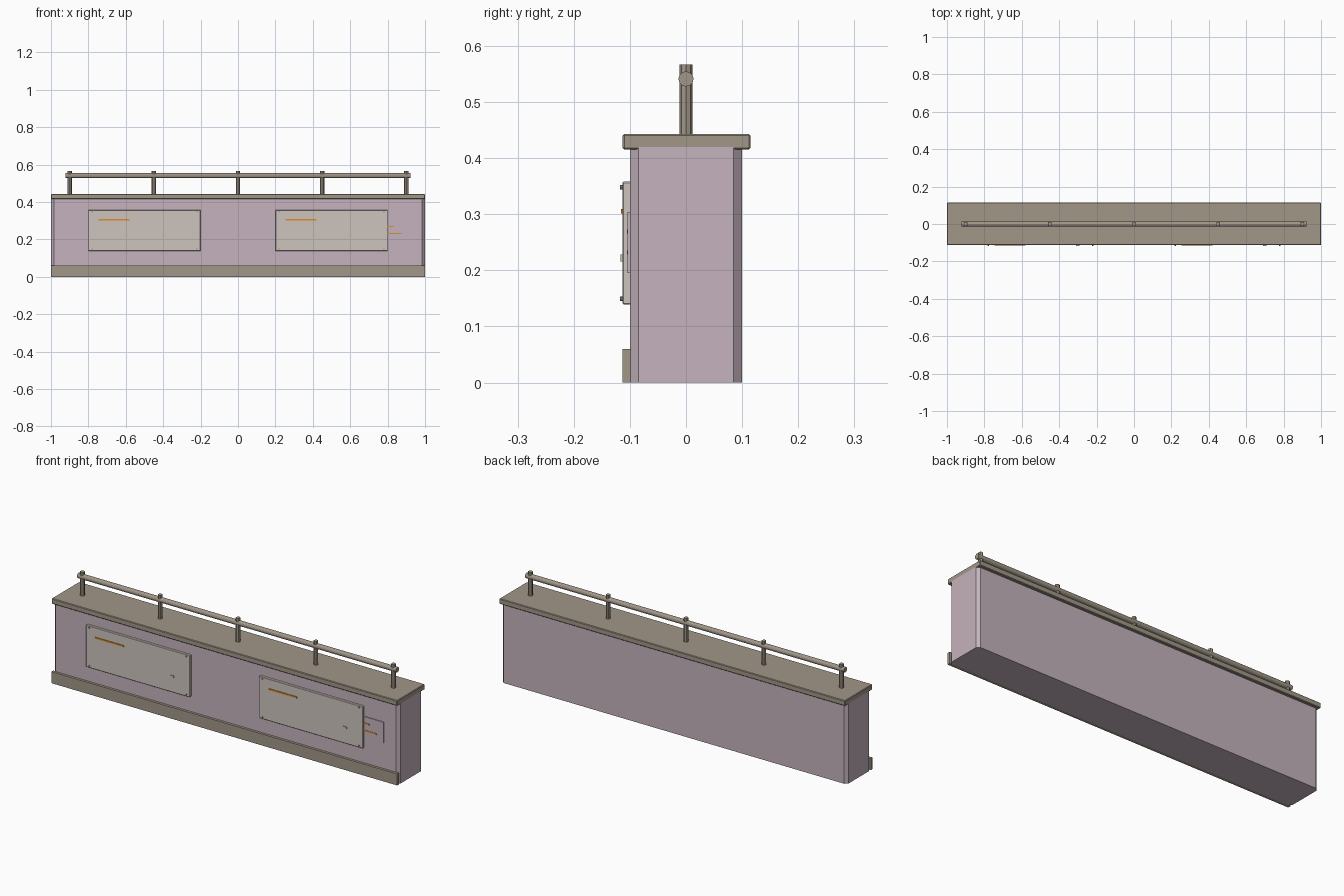
import bpy, bmesh, math
from mathutils import Matrix

if "Cube" in bpy.data.objects:
    bpy.data.objects.remove(bpy.data.objects["Cube"])


def material(name, rgb):
    m = bpy.data.materials.new(name)
    m.diffuse_color = (*rgb, 1)
    m.use_nodes = True
    m.node_tree.nodes["Principled BSDF"].inputs["Base Color"].default_value = m.diffuse_color
    return m


PINK = material("dusty_pink", (0.56, 0.45, 0.51))
TRIM = material("taupe_trim", (0.36, 0.31, 0.25))
PANEL = material("pale_grey", (0.61, 0.56, 0.51))
ORANGE = material("orange", (0.75, 0.26, 0.02))


def finish(bm, name, mat):
    me = bpy.data.meshes.new(name)
    bm.to_mesh(me)
    bm.free()
    me.materials.append(mat)
    ob = bpy.data.objects.new(name, me)
    bpy.context.collection.objects.link(ob)
    return ob


def box(name, mat, x, y, z, bevel=0, upright_only=False):
    """Box from (min, max) ranges, with optional chamfered edges."""
    bm = bmesh.new()
    bmesh.ops.create_cube(bm, size=1)
    for v in bm.verts:
        v.co = [(a + b) / 2 + c * (b - a) for (a, b), c in zip((x, y, z), v.co)]
    if bevel:
        edges = [e for e in bm.edges if not upright_only
                 or abs(e.verts[0].co.z - e.verts[1].co.z) > 0.01]
        bmesh.ops.bevel(bm, geom=edges, offset=bevel, segments=1, affect='EDGES')
    return finish(bm, name, mat)


def rod(name, mat, centre, radius, length, axis, sides):
    bm = bmesh.new()
    rot = {'X': Matrix.Rotation(math.pi / 2, 4, 'Y'),
           'Y': Matrix.Rotation(math.pi / 2, 4, 'X'),
           'Z': Matrix.Identity(4)}[axis]
    bmesh.ops.create_cone(bm, cap_ends=True, segments=sides, radius1=radius,
                          radius2=radius, depth=length,
                          matrix=Matrix.Translation(centre) @ rot)
    return finish(bm, name, mat)


# Wall body with chamfered corners, cap and front skirting
box("wall_body", PINK, (-1, 1), (-0.1, 0.1), (0, 0.42), 0.015, True)
box("wall_cap", TRIM, (-1, 1), (-0.113, 0.115), (0.415, 0.443), 0.003)
box("skirting", TRIM, (-1, 1), (-0.113, -0.098), (0, 0.06))

# Hand rail on five posts
rod("rail", TRIM, (0, 0, 0.541), 0.0135, 1.845, 'X', 12)
for i in range(5):
    rod(f"rail_post_{i}", TRIM, (-0.9 + 0.45 * i, 0, 0.504), 0.0115, 0.126, 'Z', 8)

# Front panels with corner bolts, orange stripe and small latch
for side, cx in (("left", -0.5), ("right", 0.5)):
    box(f"panel_{side}", PANEL, (cx - 0.3, cx + 0.3), (-0.113, -0.098),
        (0.139, 0.358), 0.002)
    for i, dx in enumerate((-0.28, 0.28)):
        for j, z in enumerate((0.149, 0.348)):
            rod(f"bolt_{side}_{i}{j}", TRIM, (cx + dx, -0.1145, z),
                0.004, 0.007, 'Y', 8)
    box(f"stripe_{side}", ORANGE, (cx - 0.245, cx - 0.08), (-0.116, -0.112),
        (0.301, 0.309))
    box(f"latch_{side}", PANEL, (cx + 0.19, cx + 0.208), (-0.117, -0.112),
        (0.216, 0.228))

# Thin side plate with two stripes
box("side_plate", PINK, (0.78, 0.915), (-0.104, -0.099), (0.195, 0.304))
box("plate_stripe_top", ORANGE, (0.79, 0.832), (-0.1055, -0.103), (0.266, 0.273))
box("plate_stripe_low", ORANGE, (0.79, 0.873), (-0.1055, -0.103), (0.228, 0.235))
